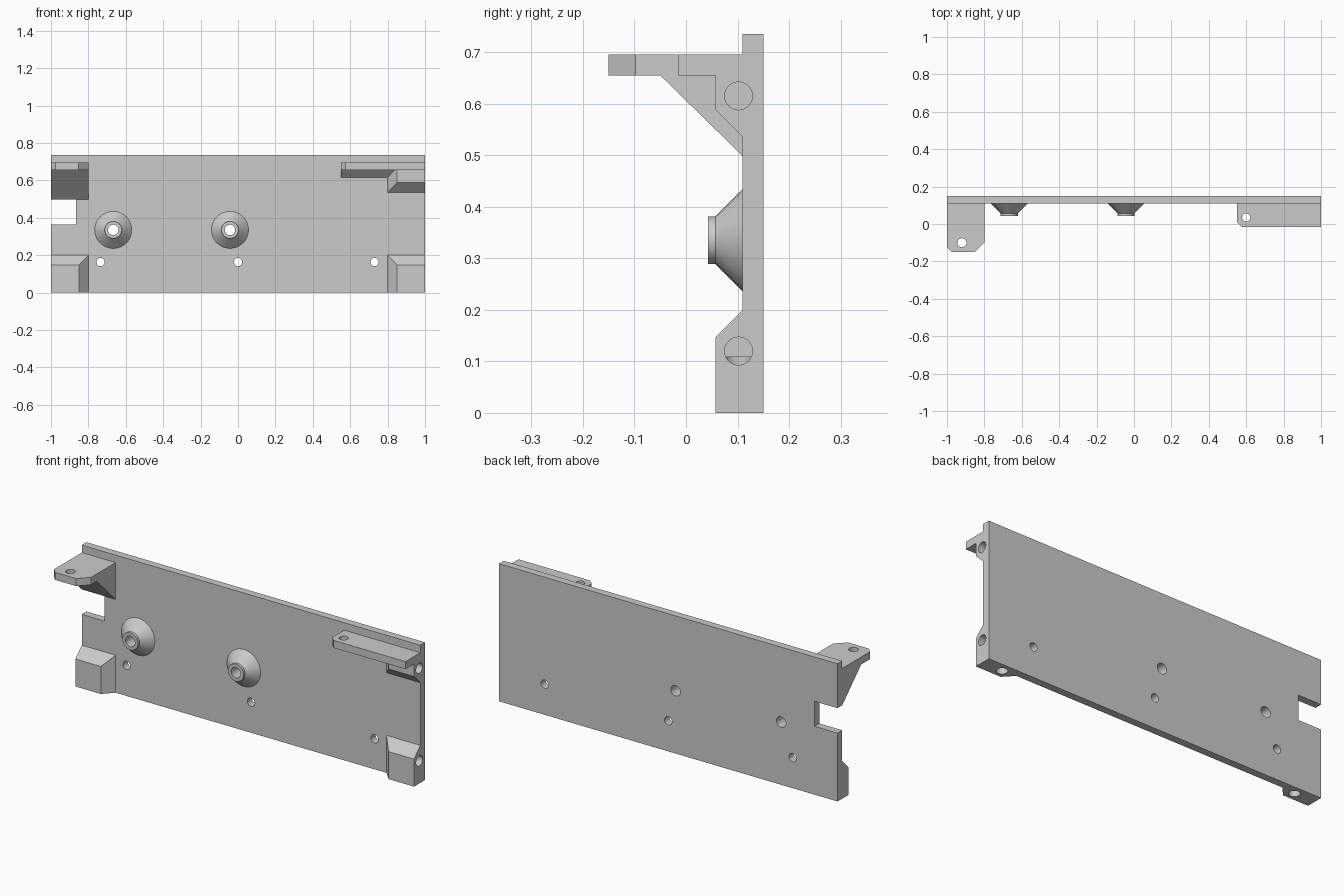
import bpy, bmesh, math
from mathutils import Vector, Matrix

cube = bpy.data.objects.get("Cube")
if cube:
    bpy.data.objects.remove(cube, do_unlink=True)

grey = bpy.data.materials.new("plain_grey")
grey.use_nodes = True
GREY = (0.6, 0.6, 0.6, 1)
grey.diffuse_color = GREY
grey.node_tree.nodes["Principled BSDF"].inputs["Base Color"].default_value = GREY

BACK, FACE, PAD = 0.15, 0.11, 0.057   # plate back, plate front, pad front
TOP, LOW = 0.695, 0.655               # shelf top and underside


def finish(name, bm):
    bmesh.ops.recalc_face_normals(bm, faces=bm.faces)
    mesh = bpy.data.meshes.new(name)
    bm.to_mesh(mesh)
    bm.free()
    mesh.materials.append(grey)
    obj = bpy.data.objects.new(name, mesh)
    bpy.context.collection.objects.link(obj)
    return obj


def loft(name, ring_a, ring_b):
    bm = bmesh.new()
    a = [bm.verts.new(p) for p in ring_a]
    b = [bm.verts.new(p) for p in ring_b]
    bm.faces.new(a)
    bm.faces.new(b)
    for i in range(len(a)):
        j = (i + 1) % len(a)
        bm.faces.new((a[i], a[j], b[j], b[i]))
    return finish(name, bm)


def prism(name, axis, start, end, profile):
    """Extrude a 2D profile along an axis (0 x, 1 y, 2 z)."""
    def ring(d):
        return [Vector(p[:axis] + (d,) + p[axis:]) for p in profile]
    return loft(name, ring(start), ring(end))


def drill(parts, axis, centre, radius, depth):
    """Cut a round hole centred at a point through each part."""
    turn = (Matrix.Rotation(math.pi / 2, 4, 'Y'),
            Matrix.Rotation(math.pi / 2, 4, 'X'), Matrix.Identity(4))[axis]
    bm = bmesh.new()
    bmesh.ops.create_cone(bm, cap_ends=True, segments=40, radius1=radius, radius2=radius,
                          depth=depth, matrix=Matrix.Translation(centre) @ turn)
    cutter = finish("hole_cutter", bm)
    cutter.hide_render = True
    for part in parts:
        mod = part.modifiers.new("hole", 'BOOLEAN')
        mod.operation = 'DIFFERENCE'
        mod.solver = 'EXACT'
        mod.object = cutter
        bpy.context.view_layer.objects.active = part
        bpy.ops.object.modifier_apply(modifier=mod.name)
    bpy.data.objects.remove(cutter, do_unlink=True)


def pad(name, side, low, high, back_low, back_high):
    """End pad with bevelled inner side and bevelled top or bottom."""
    def ring(y, inner, z0, z1):
        return [(side * x, y, z) for x, z in ((inner, z0), (1, z0), (1, z1), (inner, z1))]
    return loft(name, ring(FACE, 0.8, back_low, back_high), ring(PAD, 0.85, low, high))


# Main plate with a notch in its right end
plate = prism("plate", 1, FACE, BACK, [
    (-1, 0), (1, 0), (1, 0.735), (-1, 0.735),
    (-1, 0.498), (-0.865, 0.498), (-0.865, 0.365), (-1, 0.365)])

# End pads
lower_left = pad("lower_left_pad", 1, 0, 0.147, 0, 0.2)
lower_right = pad("lower_right_pad", -1, 0, 0.147, 0, 0.2)
upper_left = pad("upper_left_pad", 1, 0.588, LOW, 0.535, LOW)

# Right shelf and its solid gusset
right_shelf = prism("right_shelf", 2, LOW, TOP, [
    (-1, FACE), (-1, -0.125), (-0.975, -0.15), (-0.852, -0.15), (-0.8, -0.098), (-0.8, FACE)])
prism("right_gusset", 0, -1, -0.8, [(FACE, 0.498), (FACE, LOW), (-0.05, LOW)])

# Left shelf and its thin brace
left_shelf = prism("left_shelf", 2, LOW, TOP, [
    (1, FACE), (1, -0.015), (0.575, -0.015), (0.55, 0.01), (0.55, FACE)])
prism("left_brace", 0, 0.55, 0.86, [(FACE, 0.615), (FACE, LOW), (0.07, LOW)])

# Conical bosses, revolved around y
rounded = [plate, lower_left, lower_right, upper_left, right_shelf, left_shelf]
BOSS_Z, BORE = 0.335, 0.028
for name, x in (("right_boss", -0.667), ("centre_boss", -0.043)):
    bm = bmesh.new()
    ring = [bm.verts.new((x + r, y, BOSS_Z)) for r, y in (
        (BORE, FACE), (0.099, FACE), (0.046, PAD), (0.046, 0.043), (BORE, 0.043))]
    edges = [bm.edges.new((ring[i], ring[i - 1])) for i in range(len(ring))]
    bmesh.ops.spin(bm, geom=ring + edges, cent=(x, 0, BOSS_Z), axis=(0, 1, 0),
                   angle=math.tau, steps=40, use_merge=True)
    bmesh.ops.remove_doubles(bm, verts=bm.verts, dist=0.0001)
    rounded.append(finish(name, bm))
    drill([plate], 1, (x, 0.13, BOSS_Z), BORE, 0.2)

# Small holes through the plate
for x in (-0.735, 0, 0.73):
    drill([plate], 1, (x, 0.13, 0.163), 0.022, 0.2)

# Shelf holes
drill([right_shelf], 2, (-0.92, -0.1, 0.675), 0.024, 0.2)
drill([left_shelf], 2, (0.6, 0.035, 0.675), 0.022, 0.2)

# Blind holes in the left end and in the underside
drill([plate, upper_left], 0, (1, 0.102, 0.615), 0.027, 0.216)
drill([plate, lower_left], 0, (1, 0.102, 0.12), 0.027, 0.216)
drill([plate, lower_left], 2, (0.88, 0.102, 0), 0.027, 0.216)
drill([plate, lower_right], 2, (-0.88, 0.102, 0), 0.027, 0.216)

# Smooth round walls, keep edges sharp
bpy.ops.object.select_all(action='DESELECT')
for obj in rounded:
    obj.select_set(True)
bpy.context.view_layer.objects.active = plate
bpy.ops.object.shade_smooth_by_angle(angle=math.radians(30))
